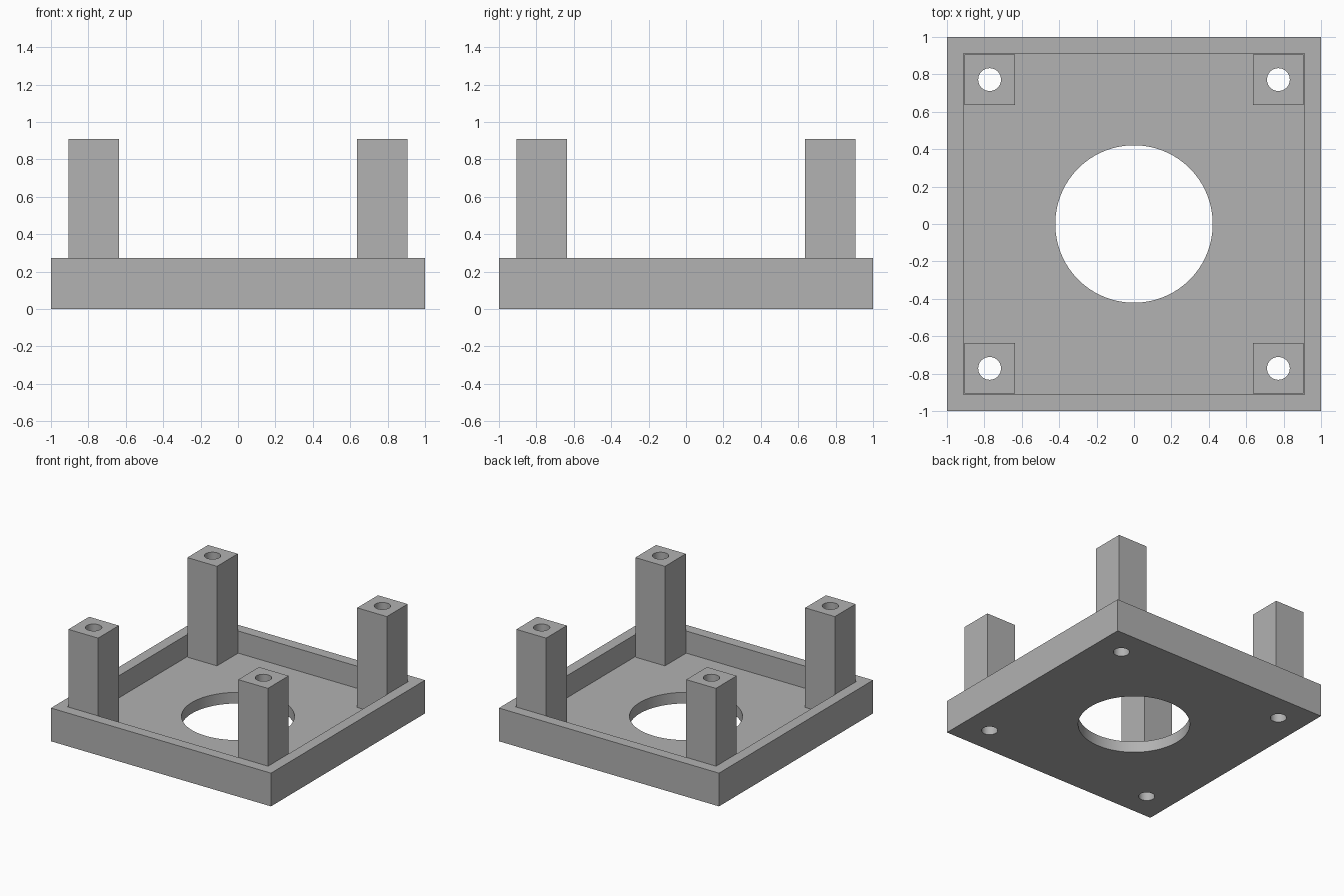
import bpy

cube = bpy.data.objects.get("Cube")
if cube:
    bpy.data.objects.remove(cube, do_unlink=True)

SIZE, WALL_IN = 1.0, 0.912         # half widths outside and inside the rim
FLOOR, RIM, TOP = 0.091, 0.273, 0.909
POST, POST_AT = 0.27, 0.772        # post width and centre offset
CORNERS = {"front_right": (-1, -1), "front_left": (1, -1),
           "back_right": (-1, 1), "back_left": (1, 1)}

grey = bpy.data.materials.new("plain grey")
grey.use_nodes = True
colour = (0.445, 0.445, 0.445, 1)
grey.diffuse_color = colour
grey.node_tree.nodes["Principled BSDF"].inputs["Base Color"].default_value = colour


def box(name, width, z0, z1, x=0, y=0):
    bpy.ops.mesh.primitive_cube_add(size=1, location=(x, y, (z0 + z1) / 2))
    ob = bpy.context.object
    ob.name = name
    ob.scale = (width, width, z1 - z0)
    bpy.ops.object.transform_apply(location=True, rotation=False, scale=True)
    ob.data.materials.append(grey)
    return ob


def drill(name, radius, sides, x=0, y=0):
    bpy.ops.mesh.primitive_cylinder_add(vertices=sides, radius=radius, depth=3,
                                        location=(x, y, 0.4))
    ob = bpy.context.object
    ob.name = name
    ob.hide_render = True
    ob.data.materials.append(grey)
    return ob


def cut(target, cutter):
    mod = target.modifiers.new("cut", 'BOOLEAN')
    mod.operation = 'DIFFERENCE'
    mod.solver = 'EXACT'
    mod.object = cutter
    bpy.ops.object.select_all(action='DESELECT')
    bpy.context.view_layer.objects.active = target
    target.select_set(True)
    bpy.ops.object.modifier_apply(modifier=mod.name)


def smooth(ob):
    bpy.ops.object.select_all(action='DESELECT')
    bpy.context.view_layer.objects.active = ob
    ob.select_set(True)
    bpy.ops.object.shade_smooth_by_angle(angle=0.52)


# Square tray with a raised rim and a round central opening
tray = box("tray", 2 * SIZE, 0, RIM)
cutters = [box("pocket_cutter", 2 * WALL_IN, FLOOR, RIM + 0.5),
           drill("opening_cutter", 0.421, 96)]
for cutter in cutters:
    cut(tray, cutter)

# Corner posts, with screw holes running through post and floor
for corner, (sx, sy) in CORNERS.items():
    x, y = sx * POST_AT, sy * POST_AT
    post = box(corner + "_post", POST, FLOOR, TOP, x, y)
    hole = drill(corner + "_hole_cutter", 0.061, 48, x, y)
    cut(post, hole)
    cut(tray, hole)
    smooth(post)
    cutters.append(hole)
smooth(tray)

for cutter in cutters:
    bpy.data.objects.remove(cutter, do_unlink=True)
